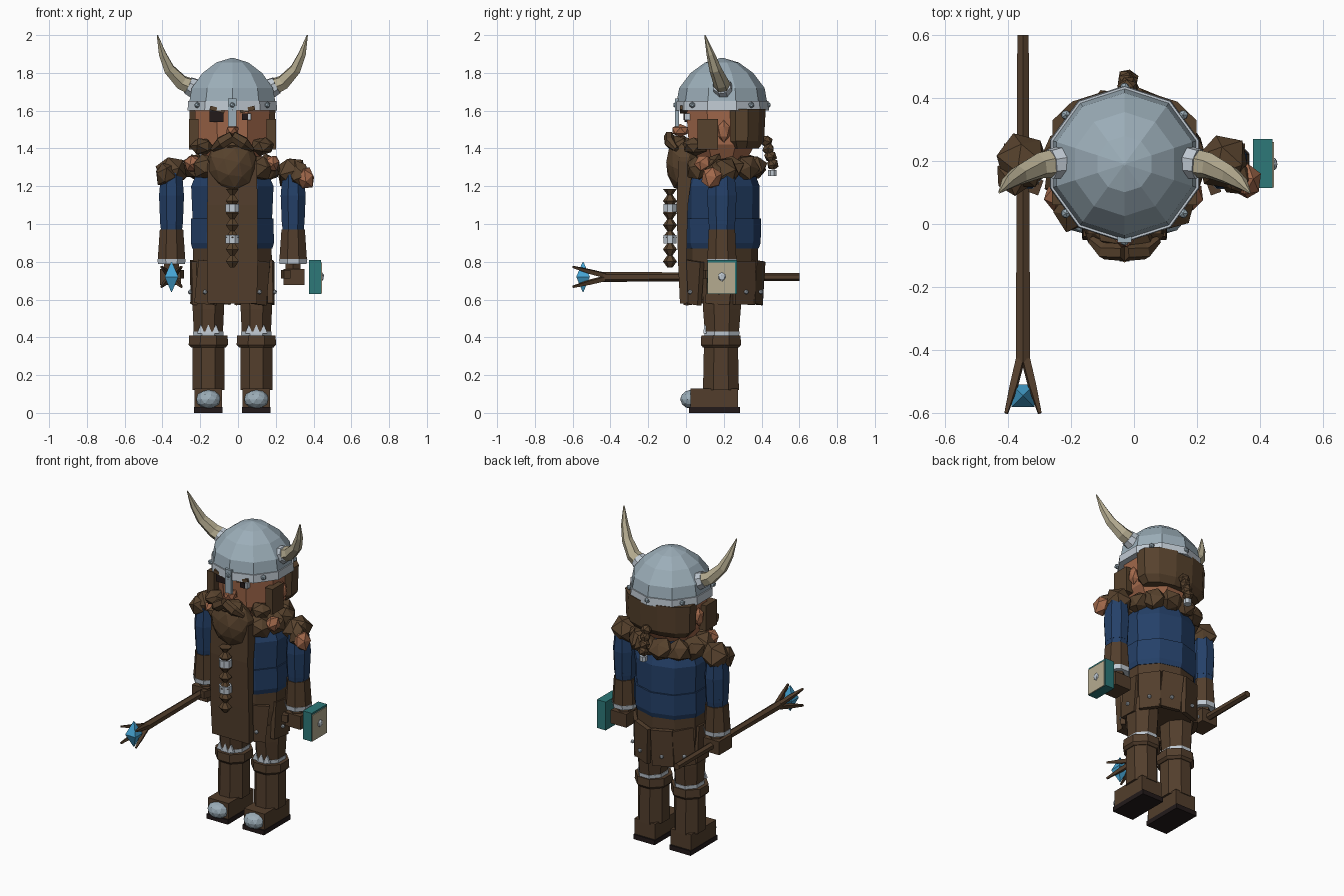
import bpy, bmesh, math, random
from mathutils import Vector, Matrix, Euler

random.seed(4)
if "Cube" in bpy.data.objects:
    bpy.data.objects.remove(bpy.data.objects["Cube"])


def material(name, *rgb):
    m = bpy.data.materials.new(name)
    m.use_nodes = True
    m.diffuse_color = (*rgb, 1)
    m.node_tree.nodes["Principled BSDF"].inputs["Base Color"].default_value = (*rgb, 1)
    return m


LEATHER = material("leather brown", .085, .048, .025)
FUR = material("fur brown", .095, .054, .026)
BLUE = material("tunic blue", .018, .052, .14)
SKIN = material("skin", .36, .14, .07)
STEEL = material("steel", .33, .42, .48)
SILVER = material("silver", .52, .58, .64)
BONE = material("bone", .46, .41, .28)
TEAL = material("book teal", .026, .19, .19)
GEM = material("gem blue", .06, .37, .65)
DARK = material("sole dark", .016, .010, .010)

CX, CY = -.03, .19  # body axis


def finish(name, bm, mat, loc=(0, 0, 0)):
    bmesh.ops.recalc_face_normals(bm, faces=bm.faces)
    me = bpy.data.meshes.new(name)
    bm.to_mesh(me)
    bm.free()
    me.materials.append(mat)
    ob = bpy.data.objects.new(name, me)
    ob.location = loc
    bpy.context.collection.objects.link(ob)
    return ob


def box(name, loc, size, mat, rot=(0, 0, 0)):
    bm = bmesh.new()
    turn = Euler([math.radians(a) for a in rot]).to_matrix().to_4x4()
    bmesh.ops.create_cube(bm, size=1, matrix=turn @ Matrix.Diagonal((*size, 1)))
    return finish(name, bm, mat, loc)


def ball(name, loc, radii, mat, detail=1, jitter=0):
    bm = bmesh.new()
    bmesh.ops.create_icosphere(bm, subdivisions=detail, radius=1)
    if jitter:
        turn = Euler([random.uniform(0, 3) for _ in range(3)]).to_matrix()
        for v in bm.verts:
            v.co = turn @ v.co * random.uniform(1 - jitter, 1 + jitter)
    for v in bm.verts:
        v.co = Vector(a * b for a, b in zip(v.co, radii))
    return finish(name, bm, mat, loc)


def loft(name, sections, sides, mat):
    """Sections are (centre, half width, half depth), with rings square to the path."""
    bm = bmesh.new()
    pts = [Vector(s[0]) for s in sections]
    rings = []
    for i, (_, rx, ry) in enumerate(sections):
        tangent = pts[min(i + 1, len(pts) - 1)] - pts[max(i - 1, 0)]
        turn = Vector((0, 0, 1)).rotation_difference(tangent)
        ring = []
        for k in range(sides):
            a = (k + .5) * math.tau / sides
            grow = 1 / math.cos(math.pi / sides)
            ring.append(bm.verts.new(pts[i] + turn @ Vector(
                (math.cos(a) * rx * grow, math.sin(a) * ry * grow, 0))))
        rings.append(ring)
    for lo, hi in zip(rings, rings[1:]):
        for k in range(sides):
            j = (k + 1) % sides
            bm.faces.new((lo[k], lo[j], hi[j], hi[k]))
    bm.faces.new(rings[0][::-1])
    bm.faces.new(rings[-1])
    return finish(name, bm, mat)


def column(name, x, y, levels, sides, mat):
    return loft(name, [((x, y, z), rx, ry) for z, rx, ry in levels], sides, mat)


# Legs, boots, arms and other paired parts
for s, side in ((-1, "right"), (1, "left")):
    x = CX + s * .127
    box(side + "_sole", (x, .15, .015), (.15, .27, .03), DARK)
    box(side + "_boot", (x, .15, .08), (.145, .25, .1), LEATHER)
    ball(side + "_toe_cap", (x, .025, .072), (.066, .056, .05), STEEL, 2)
    column(side + "_shin", x, .185, [(.12, .085, .095), (.36, .085, .09)], 8, LEATHER)
    column(side + "_boot_cuff", x, .185, [(.345, .09, .095), (.36, .104, .106), (.41, .102, .104)], 8, LEATHER)
    column(side + "_thigh", x, .19, [(.4, .076, .088), (.55, .083, .1), (.66, .088, .1)], 8, LEATHER)
    column(side + "_knee_trim", x, .19, [(.4, .079, .091), (.432, .081, .093)], 8, SILVER)
    for k in (-1, 0, 1):
        column(side + "_knee_tooth", x + k * .04, .1, [(.42, .02, .008), (.465, .002, .004)], 4, SILVER)

    x = CX + s * .322
    column(side + "_upper_sleeve", x, CY, [(1.0, .06, .07), (1.15, .066, .078), (1.28, .055, .065)], 8, BLUE)
    column(side + "_lower_sleeve", x, CY, [(.96, .055, .065), (1.02, .061, .071)], 8, BLUE)
    column(side + "_bracer", x, CY, [(.81, .073, .077), (.97, .062, .07)], 8, LEATHER)
    column(side + "_cuff", x, CY, [(.787, .071, .076), (.815, .075, .079)], 8, SILVER)
    column(side + "_wrist", x, CY, [(.75, .04, .05), (.79, .04, .05)], 6, LEATHER)
    box(side + "_fist", (x + s * .005, CY, .72), (.11, .13, .085), LEATHER)
    box(side + "_thumb", (x - s * .04, CY - .07, .735), (.035, .05, .045), LEATHER, (0, 0, s * 20))
    ball(side + "_shoulder_fur", (x - s * .005, .2, 1.275), (.088, .092, .095), FUR, 1, .12)
    ball(side + "_shoulder_tuft", (x + s * .03, .15, 1.265), (.06, .06, .07), FUR, 1, .15)
    ball(side + "_collar_patch", (CX + s * .21, .09, 1.32), (.045, .05, .05), SKIN, 1, .1)

    # Face sides
    box(side + "_sideburn", (CX + s * .205, .115, 1.475), (.05, .11, .16), FUR)
    ball(side + "_ear", (CX + s * .2, .2, 1.49), (.03, .035, .06), SKIN)
    ball(side + "_cheek_beard", (CX + s * .16, .045, 1.41), (.065, .07, .05), FUR, 1, .1)
    box(side + "_brow", (CX + s * .08, -.012, 1.606), (.08, .04, .022), FUR, (0, -s * 14, 0))
    loft(side + "_moustache", [((CX + s * .105, -.05, 1.395), .012, .012),
                               ((CX + s * .06, -.085, 1.43), .03, .025),
                               ((CX, -.09, 1.465), .026, .024)], 6, FUR)

    # Horns
    path = ((.2, .195, 1.72), (.27, .185, 1.75), (.335, .155, 1.82), (.37, .13, 1.9), (.397, .1, 2.0))
    loft(side + "_horn", [((CX + s * p[0], p[1], p[2]), r, r)
                          for p, r in zip(path, (.042, .036, .028, .019, .003))], 6, BONE)
    loft(side + "_horn_socket", [((CX + s * .19, .196, 1.712), .052, .052),
                                 ((CX + s * .235, .19, 1.734), .045, .045)], 8, SILVER)

# Accent tuft on the left shoulder
ball("left_shoulder_patch", (.36, .135, 1.245), (.05, .06, .065), SKIN, 1, .1)

# Torso and hips
column("tunic_lower", CX, CY, [(.87, .212, .185), (.9, .22, .195), (1.03, .218, .198)], 10, BLUE)
column("tunic_upper", CX, CY, [(1.02, .21, .188), (1.2, .218, .19), (1.34, .16, .14)], 10, BLUE)
column("hips", CX, CY, [(.6, .195, .16), (.75, .21, .18), (.88, .208, .183)], 10, LEATHER)
for n, deg in enumerate((-130, -50, -4, 184, 36, 144, 70, 110)):
    a = math.radians(deg)
    d = Vector((math.cos(a), math.sin(a), 0))
    at = Vector((CX + d.x * .205, CY + d.y * .2, .69))
    box("skirt_plate", at, (.13, .028, .23), LEATHER,
        (random.uniform(-3, 3), random.uniform(-6, 6), deg + 90))
    ball("skirt_stud", at + d * .02 - Vector((0, 0, .05)), (.013, .013, .013), SILVER)

# Front apron
loft("apron", [((CX, -.01, .58), .13, .022), ((CX, -.02, .8), .135, .022),
               ((CX, -.02, 1.1), .133, .03), ((CX, 0, 1.33), .13, .04)], 4, LEATHER)

# Fur collar
for n in range(12):
    a = math.tau * (n + .5) / 12
    ball("collar_fur", (CX + math.cos(a) * .195, CY + math.sin(a) * .175, 1.3),
         (.075, .07, .07), FUR, 1, .15)

# Head and hair
column("head", CX, CY, [(1.32, .13, .12), (1.42, .19, .175), (1.62, .2, .19)], 8, SKIN)
column("back_hair", CX, .295, [(1.4, .19, .09), (1.44, .222, .118), (1.61, .228, .127)], 12, FUR)
ball("nose", (CX, -.03, 1.495), (.038, .05, .035), SKIN)
box("eye_patch", (CX - .083, .01, 1.57), (.075, .035, .06), DARK)
box("left_eye_white", (CX + .075, .008, 1.567), (.05, .03, .035), SILVER)
box("left_pupil", (CX + .068, -.004, 1.567), (.032, .016, .035), DARK)

# Beard and braids
ball("beard", (CX, -.01, 1.315), (.137, .095, .145), FUR, 2, .04)
ball("chin_beard", (CX, -.03, 1.42), (.1, .065, .055), FUR, 1, .08)
column("beard_braid", CX, -.085,
       [(.77 + i * .032, .012 + .022 * (i % 2), .012 + .02 * (i % 2)) for i in range(14)], 6, FUR)
for z in (.92, 1.085):
    column("braid_ring", CX, -.085, [(z - .022, .036, .034), (z + .022, .036, .034)], 8, SILVER)
for i in range(4):
    ball("back_braid", (CX + .01, .425 + i * .011, 1.44 - i * .042), (.034, .034, .032), FUR, 1, .1)
column("back_braid_ring", CX + .01, .457, [(1.255, .022, .022), (1.285, .022, .022)], 8, SILVER)

# Helmet
column("helmet_dome", CX, CY, [(1.62, .232, .232), (1.72, .215, .215), (1.8, .157, .157),
                               (1.855, .085, .085), (1.88, .004, .004)], 10, STEEL)
column("helmet_rim", CX, CY, [(1.6, .237, .237), (1.65, .234, .234)], 10, SILVER)
for deg in (-90, -40, 40, 90, 140, 220):
    a = math.radians(deg)
    ball("rim_stud", (CX + math.cos(a) * .243, CY + math.sin(a) * .243, 1.63), (.017, .017, .017), STEEL)
box("nose_guard", (CX, -.048, 1.59), (.045, .02, .15), STEEL)

# Staff with pronged head and crystal
SX, SZ = -.352, .72
loft("staff", [((SX, .6, SZ), .018, .018), ((SX, .1, SZ), .02, .02), ((SX, -.44, SZ), .023, .023)], 6, LEATHER)
for k in range(4):
    a = math.radians(45 + 90 * k)
    d = Vector((math.cos(a), 0, math.sin(a)))
    base = Vector((SX, -.43, SZ))
    loft("staff_prong", [(base + d * .012, .012, .012), (base + d * .04 + Vector((0, -.08, 0)), .011, .011),
                         (base + d * .075 + Vector((0, -.17, 0)), .005, .005)], 4, LEATHER)
column("crystal", SX, -.545, [(SZ - .08, .002, .002), (SZ, .036, .036), (SZ + .08, .002, .002)], 4, GEM)

# Book
box("book_cover", (.408, .192, .72), (.062, .155, .18), TEAL)
box("book_panel", (.44, .188, .715), (.008, .145, .165), BONE)
ball("book_stud", (.444, .19, .72), (.012, .022, .025), SILVER)
